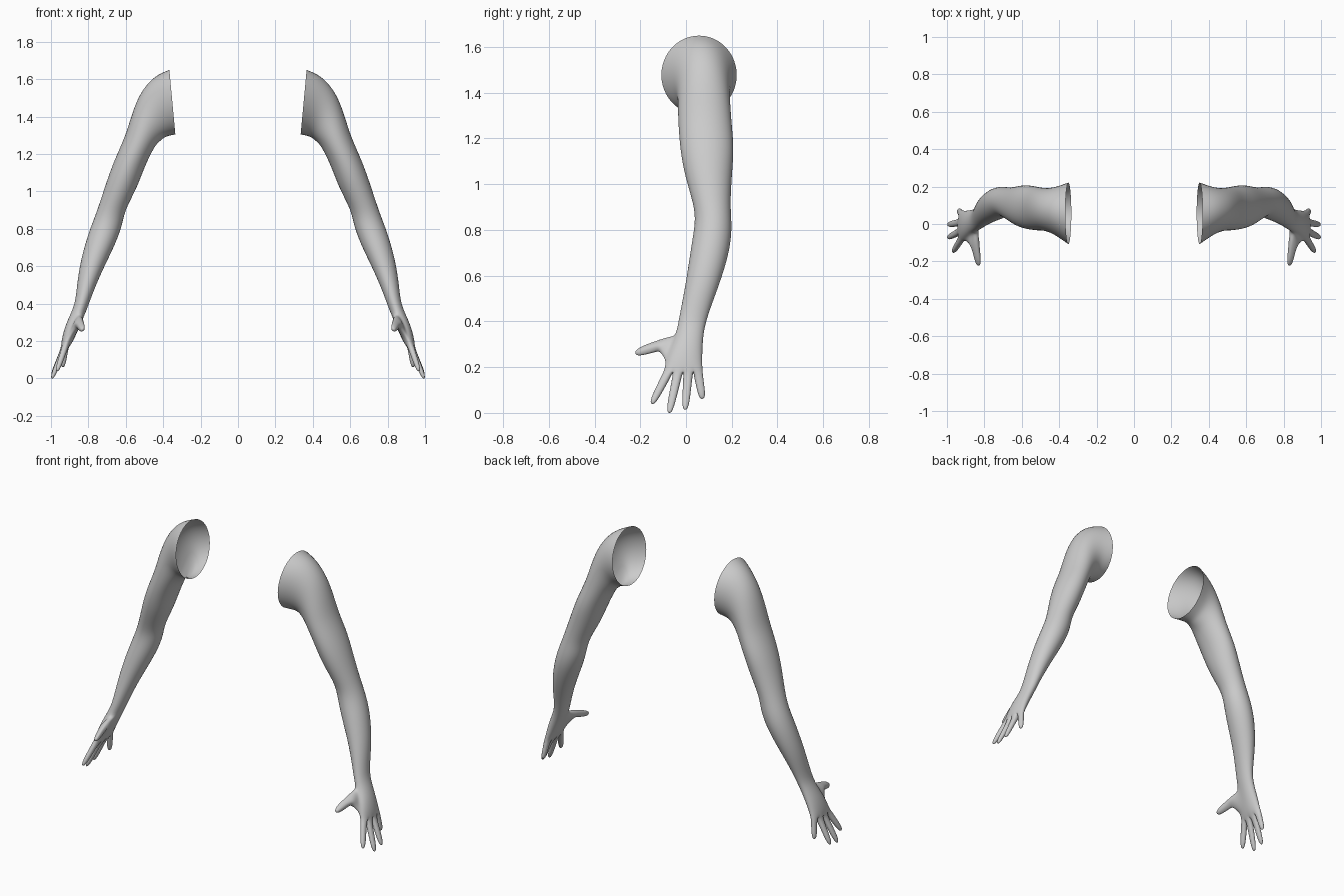
import bpy, bmesh
from math import sin, cos, pi
from mathutils import Vector

if "Cube" in bpy.data.objects:
    bpy.data.objects.remove(bpy.data.objects["Cube"])

SIDES = 12
bm = bmesh.new()

# Arm sections: outer (x, z), inner (x, z), front y, back y
sections = [
    ((.367, 1.65), (.335, 1.305), -.108, .222),   # open shoulder rim
    ((.445, 1.62), (.385, 1.295), -.06, .198),
    ((.525, 1.53), (.405, 1.28), -.036, .19),
    ((.572, 1.40), (.435, 1.255), -.035, .195),
    ((.600, 1.30), (.460, 1.215), -.033, .20),
    ((.660, 1.17), (.500, 1.13), -.025, .21),
    ((.700, 1.06), (.540, 1.02), -.006, .20),
    ((.745, .92), (.605, .90), .035, .193),       # elbow
    ((.775, .84), (.617, .83), .042, .20),
    ((.812, .74), (.650, .73), .024, .197),
    ((.848, .60), (.720, .59), .004, .158),
    ((.862, .48), (.772, .47), -.018, .112),
    ((.872, .40), (.802, .385), -.034, .085),     # wrist
    ((.895, .345), (.825, .33), -.044, .075),
    ((.920, .29), (.848, .275), -.068, .072),
    ((.937, .235), (.872, .22), -.086, .070),
    ((.945, .19), (.893, .18), -.095, .072),      # knuckles
]


def section_ring(outer, inner, front, back):
    o, i = Vector((outer[0], 0, outer[1])), Vector((inner[0], 0, inner[1]))
    mid = (o + i) / 2 + Vector((0, (front + back) / 2, 0))
    u, v = (o - i) / 2 * 1.045, Vector((0, (back - front) / 2 * 1.045, 0))
    return [bm.verts.new(mid + u * cos(2 * pi * k / SIDES) + v * sin(2 * pi * k / SIDES))
            for k in range(SIDES)]


def bridge(a, b, skip=()):
    n = len(a)
    for k in range(n):
        if k not in skip:
            bm.faces.new((a[k], a[(k + 1) % n], b[(k + 1) % n], b[k]))


def grow_digit(loop, path):
    """Extrude an opening along (centre, radius) steps and close the tip."""
    base = sum((v.co for v in loop), Vector()) / len(loop)
    offsets = [v.co - base for v in loop]
    prev, prev_c = loop, base
    for centre, radius in path:
        c = Vector(centre)
        d = (c - prev_c).normalized()
        ring = [bm.verts.new(c + (o - d * o.dot(d)).normalized() * radius) for o in offsets]
        bridge(prev, ring)
        prev, prev_c = ring, c
    bm.faces.new(prev)


# Arm and palm, leaving an opening for the thumb on the front inner side
rings = [section_ring(*s) for s in sections]
for n in range(len(rings) - 1):
    bridge(rings[n], rings[n + 1], skip=(7, 8) if n in (13, 14) else ())

# Thumb
a, b, c = rings[13:16]
grow_digit([a[7], a[8], a[9], b[9], c[9], c[8], c[7], b[7]],
           [((.852, -.098, .302), .037), ((.845, -.135, .289), .025),
            ((.838, -.175, .277), .023), ((.833, -.205, .266), .018),
            ((.831, -.222, .26), .009)])

# Four fingers grown from the palm end
end = rings[-1]
outer = [end[k] for k in (2, 1, 0, 11, 10)]
inner = [end[k] for k in (4, 5, 6, 7, 8)]
middle = ([end[3]] + [bm.verts.new((outer[k].co + inner[k].co) / 2) for k in (1, 2, 3)]
          + [end[9]])
tips = [(.937, .072, .06), (.995, -.004, .012), (.996, -.074, -.002), (.968, -.15, .038)]
for k, tip in enumerate(tips):
    loop = [outer[k], outer[k + 1], middle[k + 1], inner[k + 1], inner[k], middle[k]]
    base = sum((v.co for v in loop), Vector()) / 6
    grow_digit(loop, [(base.lerp(Vector(tip), t), r) for t, r in
                      ((.2, .022), (.5, .020), (.82, .018), (1, .009))])

bmesh.ops.recalc_face_normals(bm, faces=bm.faces)
mesh = bpy.data.meshes.new("arms")
bm.to_mesh(mesh)
bm.free()
mesh.shade_smooth()
arms = bpy.data.objects.new("arms", mesh)
bpy.context.collection.objects.link(arms)

# Opposite arm and smooth skin
mirror = arms.modifiers.new("mirror", 'MIRROR')
mirror.use_mirror_merge = False
smooth = arms.modifiers.new("smooth", 'SUBSURF')
smooth.levels = smooth.render_levels = 2
